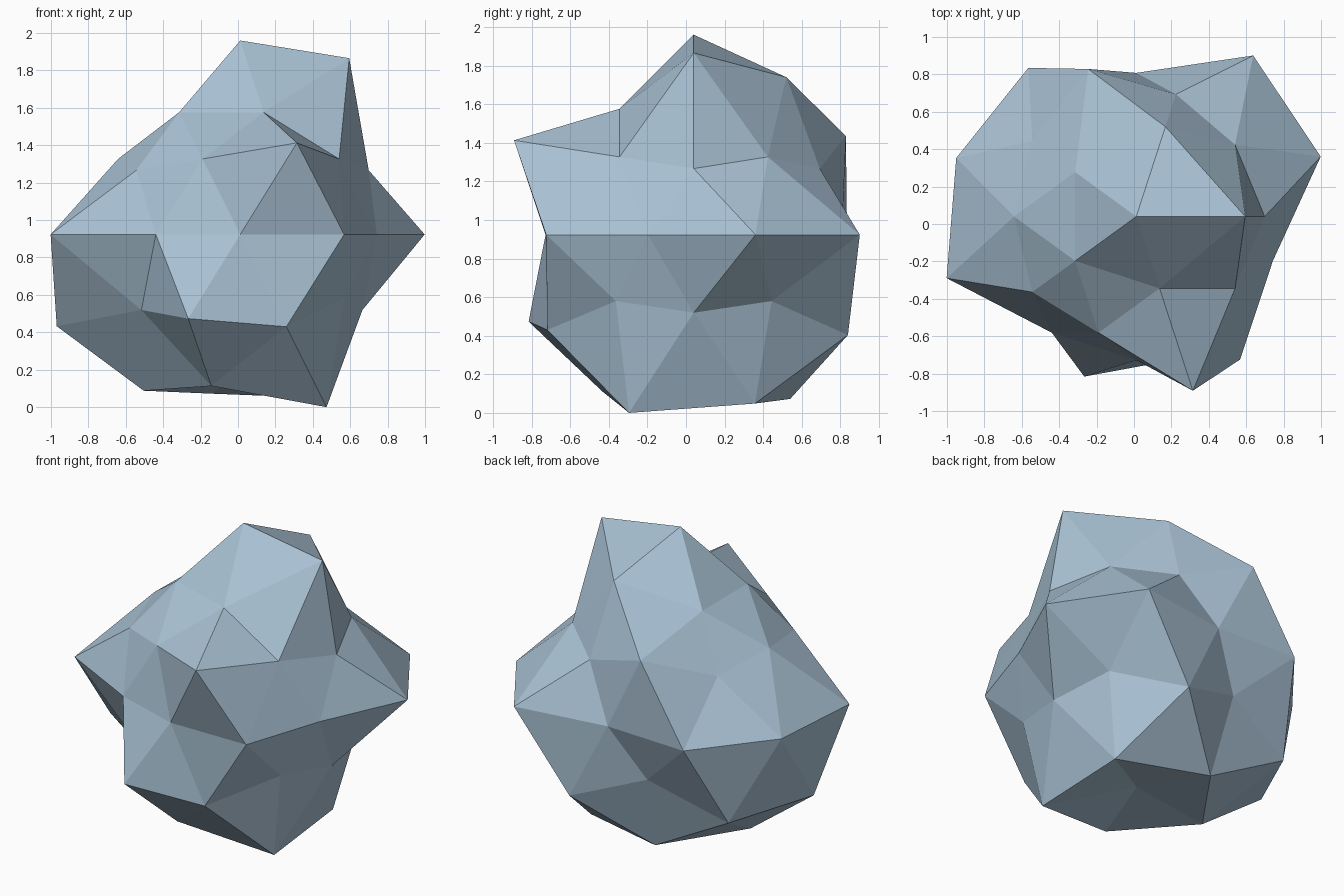
import bpy, bmesh, math
from mathutils import Vector

cube = bpy.data.objects.get("Cube")
if cube:
    bpy.data.objects.remove(cube, do_unlink=True)

BASE = 0.768                       # radius of the undented stone
CENTRE = Vector((0.012, 0.04, 0.923))

# Radii of each ring, top to bottom, anticlockwise from +x
RINGS = [
    [1.037],
    [1.108, 0.96, BASE, BASE, BASE],
    [BASE, 0.975, BASE, BASE, BASE],
    [BASE, BASE, BASE, BASE, 1.095],
    [1.037, 1.064, BASE, 0.982, 1.012, 1.066, BASE, BASE, 0.945, BASE],
    [BASE, BASE, 1.097, 1.006, BASE],
    [BASE, 0.988, 1.042, BASE, 0.938],
    [1.028, 1.0, 0.982, 0.952, 1.085],
    [BASE],
]
radii = [r for ring in RINGS for r in ring]


def ring_order(v):
    angle = round(math.degrees(math.atan2(v.co.y, v.co.x))) % 360
    return (round(-v.co.z, 2), angle)


# Stone: a faceted sphere with its corners pushed outwards
bm = bmesh.new()
bmesh.ops.create_icosphere(bm, subdivisions=2, radius=1)
for v, r in zip(sorted(bm.verts, key=ring_order), radii):
    v.co = CENTRE + v.co.normalized() * r
bmesh.ops.recalc_face_normals(bm, faces=bm.faces)
for f in bm.faces:
    f.smooth = False
mesh = bpy.data.meshes.new("rock")
bm.to_mesh(mesh)
bm.free()

# Blue-grey stone colour
mat = bpy.data.materials.new("blue_grey_stone")
mat.use_nodes = True
colour = (0.40, 0.54, 0.66, 1)
mat.diffuse_color = colour
mat.node_tree.nodes["Principled BSDF"].inputs["Base Color"].default_value = colour
mesh.materials.append(mat)

rock = bpy.data.objects.new("rock", mesh)
bpy.context.collection.objects.link(rock)
